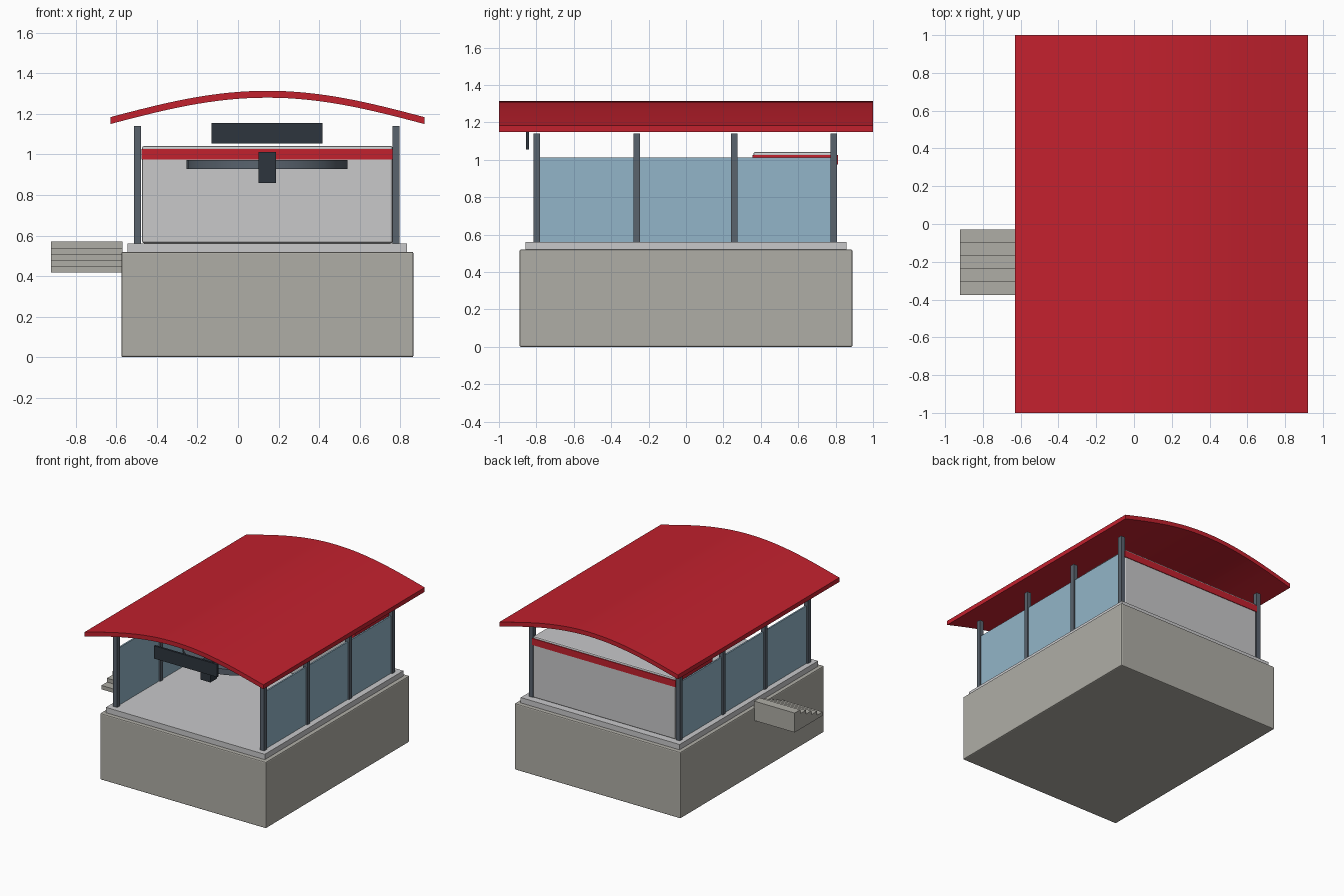
import bpy, bmesh, math

if "Cube" in bpy.data.objects:
    bpy.data.objects.remove(bpy.data.objects["Cube"])

def mat(name, r, g, b):
    m = bpy.data.materials.new(name)
    m.diffuse_color = (r, g, b, 1)
    m.use_nodes = True
    m.node_tree.nodes["Principled BSDF"].inputs["Base Color"].default_value = m.diffuse_color
    return m

RED = mat("red", 0.54, 0.015, 0.027)
STONE = mat("stone", 0.43, 0.42, 0.38)
PALE = mat("pale_grey", 0.58, 0.58, 0.59)
GLASS = mat("blue_glass", 0.29, 0.46, 0.58)
STEEL = mat("slate_steel", 0.10, 0.125, 0.155)
DARK = mat("charcoal", 0.027, 0.036, 0.048)

def add_bevel(ob, width):
    b = ob.modifiers.new("bevel", 'BEVEL')
    b.width, b.segments = width, 2

def box(name, x0, x1, y0, y1, z0, z1, m, bevel=0):
    bpy.ops.mesh.primitive_cube_add(size=1, location=((x0 + x1) / 2, (y0 + y1) / 2, (z0 + z1) / 2))
    ob = bpy.context.object
    ob.name = name
    ob.scale = (x1 - x0, y1 - y0, z1 - z0)
    bpy.ops.object.transform_apply(location=False, rotation=False, scale=True)
    ob.data.materials.append(m)
    if bevel:
        add_bevel(ob, bevel)
    return ob

def prism(name, profile, axis, a, b, m):
    """Extrude a closed 2D profile along x or y."""
    bm = bmesh.new()
    place = (lambda p, t: (t, p[0], p[1])) if axis == 'x' else (lambda p, t: (p[0], t, p[1]))
    ends = [[bm.verts.new(place(p, t)) for p in profile] for t in (a, b)]
    n = len(profile)
    for i in range(n):
        j = (i + 1) % n
        bm.faces.new((ends[0][i], ends[0][j], ends[1][j], ends[1][i]))
    for e in ends:
        bm.faces.new(e)
    bmesh.ops.recalc_face_normals(bm, faces=bm.faces)
    me = bpy.data.meshes.new(name)
    bm.to_mesh(me)
    bm.free()
    ob = bpy.data.objects.new(name, me)
    bpy.context.collection.objects.link(ob)
    me.materials.append(m)
    return ob

def smooth(ob):
    bpy.ops.object.select_all(action='DESELECT')
    ob.select_set(True)
    bpy.context.view_layer.objects.active = ob
    bpy.ops.object.shade_smooth_by_angle(angle=math.radians(30))

# Plinth and floor slab
box("plinth", -0.575, 0.865, -0.89, 0.89, 0, 0.52, STONE, 0.008)
box("floor_slab", -0.545, 0.833, -0.858, 0.858, 0.515, 0.562, PALE)

# Posts and side glazing
for side, x in (("left", -0.495), ("right", 0.78)):
    for i, y in enumerate((-0.797, -0.263, 0.257, 0.79)):
        box(f"{side}_post_{i + 1}", x - 0.0175, x + 0.0175, y - 0.0175, y + 0.0175, 0.56, 1.14, STEEL)
    box(f"{side}_glazing", x - 0.006, x + 0.006, -0.785, 0.785, 0.56, 1.012, GLASS)

# Rear room with red band
box("rear_room", -0.473, 0.763, 0.36, 0.808, 0.562, 1.042, PALE, 0.01)
box("rear_room_band", -0.477, 0.767, 0.355, 0.813, 0.975, 1.027, RED)

# Round counter with front block
bpy.ops.mesh.primitive_cylinder_add(vertices=32, radius=0.396, depth=0.045, location=(0.143, -0.2, 0.95))
counter = bpy.context.object
counter.name = "round_counter"
counter.data.materials.append(STEEL)
smooth(counter)
box("counter_block", 0.102, 0.188, -0.61, -0.53, 0.858, 1.012, DARK)

# Hanging sign board
box("sign_board", -0.13, 0.418, -0.856, -0.84, 1.055, 1.155, DARK)

# Side steps, rising towards the back
prof = [(-0.03, 0.418), (-0.375, 0.418)]
for i in range(5):
    z = 0.418 + 0.0304 * (i + 1)
    prof += [(-0.375 + 0.069 * i, z), (-0.375 + 0.069 * (i + 1), z)]
prism("side_steps", prof, 'x', -0.922, -0.57, STONE)

# Curved roof
N, CX, HALF = 32, 0.145, 0.775
us = [-1 + 2 * i / N for i in range(N + 1)]
top = [(CX + HALF * u, 1.184 + 0.13 * math.cos(u * math.pi / 2)) for u in us]
prof = top + [(x, z - 0.034) for x, z in reversed(top)]
smooth(prism("curved_roof", prof, 'y', -1, 1, RED))
